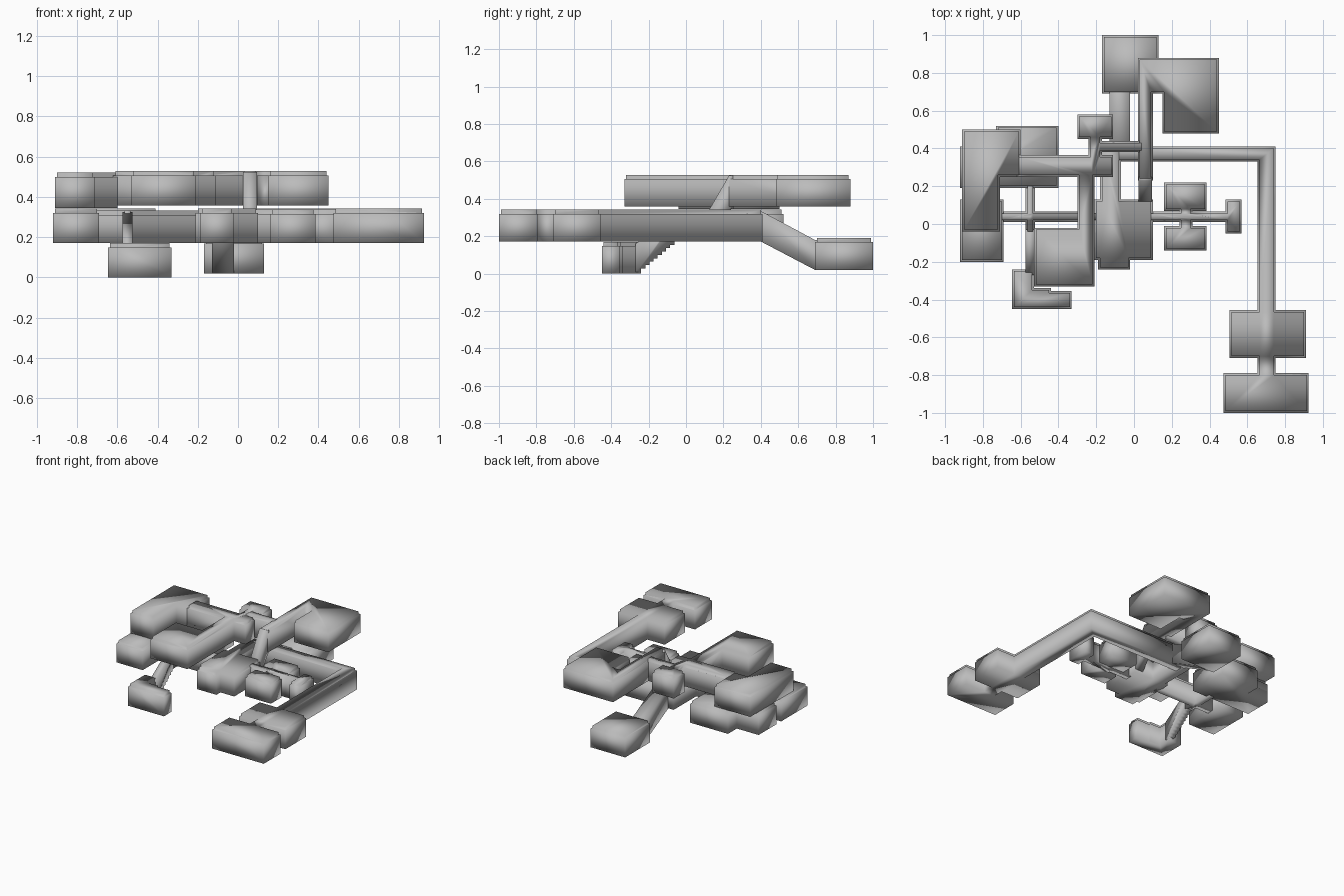
import bpy
import bmesh

old = bpy.data.objects.get("Cube")
if old:
    bpy.data.objects.remove(old, do_unlink=True)

GREY = (0.5, 0.5, 0.5, 1)
mat = bpy.data.materials.new("plain grey")
mat.use_nodes = True
mat.diffuse_color = GREY
mat.node_tree.nodes["Principled BSDF"].inputs["Base Color"].default_value = GREY
mat.node_tree.nodes["Principled BSDF"].inputs["Roughness"].default_value = 0.7


def finish(name, bm):
    bmesh.ops.recalc_face_normals(bm, faces=bm.faces[:])
    for f in bm.faces:
        f.smooth = True
    me = bpy.data.meshes.new(name)
    bm.to_mesh(me)
    bm.free()
    me.materials.append(mat)
    ob = bpy.data.objects.new(name, me)
    bpy.context.collection.objects.link(ob)
    return ob


def raise_faces(bm, faces, dz):
    """Extrude a flat region straight up and return the new top faces."""
    new = bmesh.ops.extrude_face_region(bm, geom=faces)["geom"]
    for v in new:
        if isinstance(v, bmesh.types.BMVert):
            v.co.z += dz
    return [f for f in new if isinstance(f, bmesh.types.BMFace)]


def rooms(name, z, rects, height=0.17, lip=0.022, inset=0.01):
    """Merge rectangles (x0, y0, x1, y1) into one footprint with a stepped cap."""
    xs = sorted({v for r in rects for v in (r[0], r[2])})
    ys = sorted({v for r in rects for v in (r[1], r[3])})
    bm = bmesh.new()
    grid = {}

    def vert(x, y):
        if (x, y) not in grid:
            grid[x, y] = bm.verts.new((x, y, z))
        return grid[x, y]

    for a, b in zip(xs, xs[1:]):
        for c, d in zip(ys, ys[1:]):
            mx, my = (a + b) / 2, (c + d) / 2
            if any(r[0] < mx < r[2] and r[1] < my < r[3] for r in rects):
                bm.faces.new([vert(a, c), vert(b, c), vert(b, d), vert(a, d)])
    floor = bm.faces[:]
    top = raise_faces(bm, floor, height - lip)
    bmesh.ops.recalc_face_normals(bm, faces=bm.faces[:])
    bmesh.ops.inset_region(bm, faces=top, thickness=inset, use_even_offset=True)
    raise_faces(bm, top, lip)
    bmesh.ops.delete(bm, geom=[f for f in top if f.is_valid], context="FACES_ONLY")
    bmesh.ops.dissolve_limit(bm, angle_limit=0.01, verts=bm.verts[:], edges=bm.edges[:])
    return finish(name, bm)


def ramp(name, x0, x1, profile):
    """Extrude a side profile of (y, z) points across x."""
    bm = bmesh.new()
    face = bm.faces.new([bm.verts.new((x0, y, z)) for y, z in profile])
    new = bmesh.ops.extrude_face_region(bm, geom=[face])["geom"]
    for v in new:
        if isinstance(v, bmesh.types.BMVert):
            v.co.x = x1
    return finish(name, bm)


LOW, MID, HIGH = 0.02, 0.172, 0.358

# Upper storey
rooms("upper_left_wing", HIGH - 0.012, [
    (-0.91, -0.04, -0.71, 0.5), (-0.71, 0.25, -0.6, 0.5)], 0.175)
rooms("upper_main_wing", HIGH, [
    (-0.62, 0.25, -0.11, 0.365), (-0.3, -0.1, -0.21, 0.3),
    (-0.53, -0.33, -0.21, -0.02), (-0.24, 0.35, -0.17, 0.48),
    (-0.3, 0.45, -0.11, 0.58), (-0.24, 0.38, 0.05, 0.44)])
rooms("upper_right_wing", HIGH, [
    (0.02, 0.23, 0.1, 0.88), (0.02, 0.69, 0.45, 0.88), (0.15, 0.48, 0.45, 0.88)])

# Middle storey
rooms("middle_left_hall", MID, [
    (-0.92, 0.19, -0.4, 0.41), (-0.73, 0.19, -0.4, 0.52)])
rooms("middle_left_room", MID, [(-0.92, -0.2, -0.69, 0.13)])
rooms("left_passages", MID, [
    (-0.72, 0.01, -0.18, 0.065), (-0.575, -0.05, -0.525, 0.22)], 0.16)
rooms("central_hall", MID, [
    (-0.21, -0.19, 0.1, 0.13), (-0.19, -0.24, -0.02, 0.0), (-0.18, 0.1, -0.07, 0.41)])
rooms("right_rooms", MID, [
    (0.08, 0.01, 0.5, 0.065), (0.24, -0.05, 0.31, 0.1),
    (0.16, 0.07, 0.385, 0.22), (0.16, -0.14, 0.385, -0.01),
    (0.485, -0.05, 0.57, 0.13)], 0.165)
rooms("long_passage_and_front_rooms", MID, [
    (-0.12, 0.33, 0.75, 0.41), (0.655, -0.85, 0.75, 0.41),
    (0.505, -0.71, 0.91, -0.455), (0.475, -1.0, 0.925, -0.79)])

# Lower storey
rooms("lower_front_room", 0.0, [
    (-0.645, -0.45, -0.53, -0.24), (-0.645, -0.45, -0.44, -0.34),
    (-0.645, -0.45, -0.33, -0.355)])
rooms("lower_back_room", LOW, [(-0.17, 0.69, 0.13, 1.0)])

# Sloping links between storeys
ramp("back_ramp", -0.13, -0.02, [
    (0.4, MID), (0.69, LOW), (0.72, LOW), (0.72, 0.18), (0.69, 0.18), (0.4, 0.335)])
ramp("upper_ramp", 0.025, 0.095, [
    (0.11, MID), (0.25, HIGH), (0.25, 0.525), (0.23, 0.525), (0.12, 0.335)])

# Front stairs with a stepped underside
steps = 9
stair = [(-0.27, 0.16), (-0.27, 0.01)]
for i in range(steps):
    y, z = -0.24 + 0.2 * i / steps, 0.01 + 0.162 * i / steps
    stair += [(y, z), (y, z + 0.162 / steps)]
stair += [(-0.03, MID), (-0.03, 0.325)]
ramp("front_stairs", -0.575, -0.525, stair)
